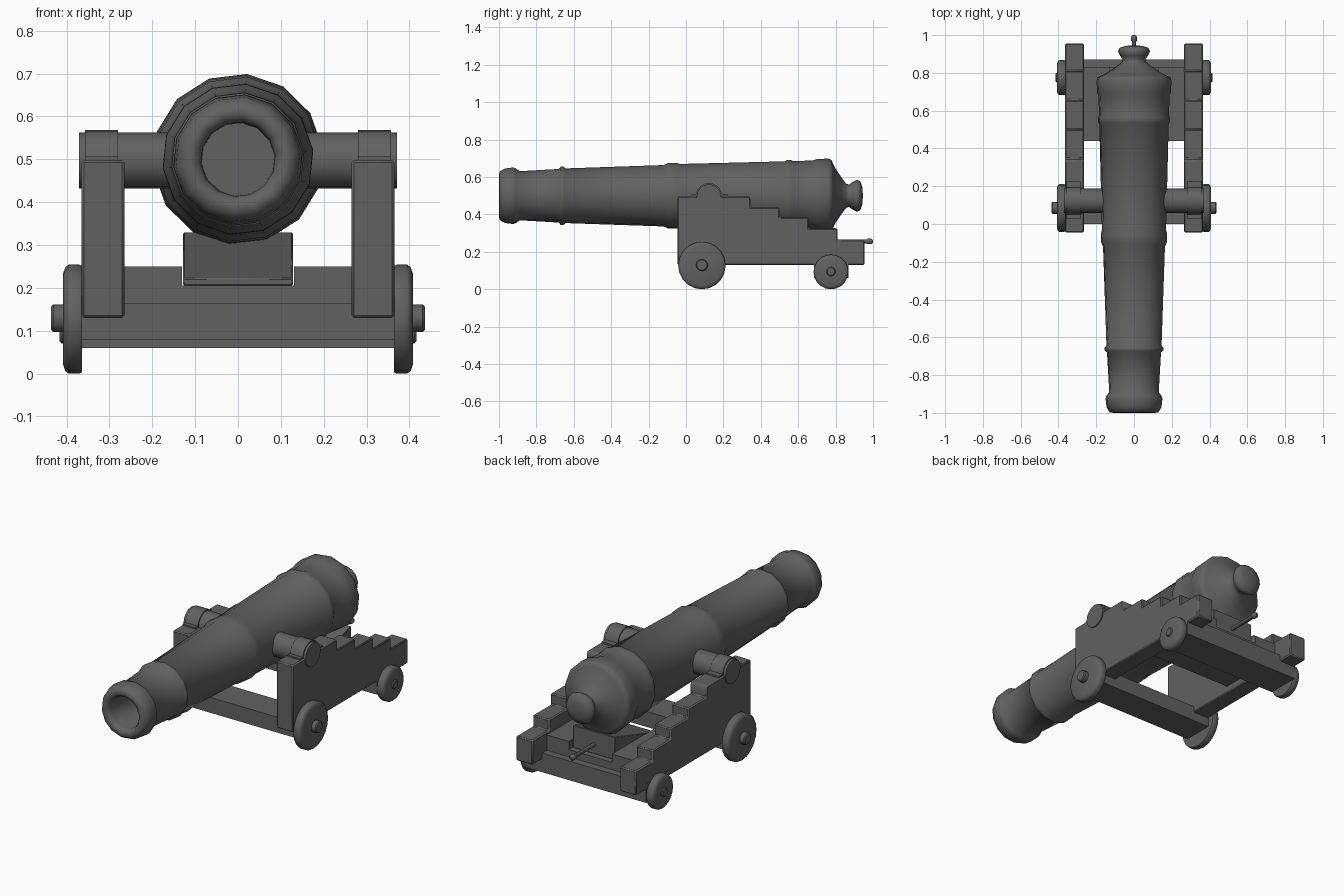
import bpy, bmesh, math
from mathutils import Vector

if "Cube" in bpy.data.objects:
    bpy.data.objects.remove(bpy.data.objects["Cube"])

iron = bpy.data.materials.new("dark_grey")
iron.diffuse_color = (0.12, 0.12, 0.12, 1)
iron.use_nodes = True
iron.node_tree.nodes["Principled BSDF"].inputs["Base Color"].default_value = iron.diffuse_color


def finish(name, bm, mirror=False, bevel=0.0, angle=40):
    bmesh.ops.recalc_face_normals(bm, faces=bm.faces)
    me = bpy.data.meshes.new(name)
    bm.to_mesh(me)
    bm.free()
    me.materials.append(iron)
    ob = bpy.data.objects.new(name, me)
    bpy.context.collection.objects.link(ob)
    bpy.ops.object.select_all(action='DESELECT')
    ob.select_set(True)
    bpy.context.view_layer.objects.active = ob
    bpy.ops.object.shade_smooth_by_angle(angle=math.radians(angle))
    if bevel:
        b = ob.modifiers.new("bevel", 'BEVEL')
        b.width, b.segments = bevel, 1
    if mirror:
        ob.modifiers.new("mirror", 'MIRROR')
    return ob


def lathe(name, profile, axis, centre, sides, phase=0.0, **kw):
    """Spin (position along axis, radius) pairs around the x or y axis."""
    bm = bmesh.new()
    rings = []
    for t, r in profile:
        ring = []
        for i in range(1 if r == 0 else sides):
            a = phase + math.tau * i / sides
            c, s = r * math.cos(a), r * math.sin(a)
            p = (t, c, s) if axis == 'x' else (c, t, s)
            ring.append(bm.verts.new(Vector(centre) + Vector(p)))
        rings.append(ring)
    for a, b in zip(rings, rings[1:]):
        for i in range(sides):
            j = (i + 1) % sides
            quad = [a[i % len(a)], a[j % len(a)], b[j % len(b)], b[i % len(b)]]
            bm.faces.new(list(dict.fromkeys(quad)))
    return finish(name, bm, **kw)


def prism(name, points, axis, lo, hi, **kw):
    """Extrude an outline: (y, z) along x, or (x, z) along y."""
    bm = bmesh.new()
    place = (lambda p: (lo, p[0], p[1])) if axis == 'x' else (lambda p: (p[0], lo, p[1]))
    face = bm.faces.new([bm.verts.new(place(p)) for p in points])
    ext = bmesh.ops.extrude_face_region(bm, geom=[face])
    move = (hi - lo, 0, 0) if axis == 'x' else (0, hi - lo, 0)
    bmesh.ops.translate(bm, vec=move, verts=[v for v in ext['geom'] if isinstance(v, bmesh.types.BMVert)])
    return finish(name, bm, **kw)


def rect(a0, a1, z0, z1):
    return [(a0, z0), (a1, z0), (a1, z1), (a0, z1)]


# Barrel: bore, muzzle swell, rings, breech and rear knob
AXIS_Z = 0.5
lathe("barrel", [
    (-0.75, 0), (-0.75, 0.085), (-0.975, 0.087), (-0.993, 0.095), (-1.0, 0.11), (-0.997, 0.13),
    (-0.97, 0.146), (-0.925, 0.152), (-0.91, 0.147), (-0.89, 0.132),
    (-0.68, 0.144), (-0.67, 0.156), (-0.655, 0.156), (-0.642, 0.147),
    (-0.12, 0.165), (-0.095, 0.176), (-0.055, 0.177), (-0.03, 0.171),
    (0.53, 0.185), (0.54, 0.193), (0.56, 0.193), (0.575, 0.186),
    (0.68, 0.19), (0.70, 0.197), (0.76, 0.2), (0.778, 0.193), (0.785, 0.175),
    (0.80, 0.145), (0.83, 0.1), (0.855, 0.066), (0.872, 0.06),
    (0.892, 0.075), (0.915, 0.086), (0.932, 0.077), (0.943, 0.045), (0.946, 0),
], 'y', (0, 0, AXIS_Z), 14, phase=math.radians(84), angle=75)

# Trunnions
T_Y, T_Z = 0.122, 0.497
lathe("trunnions", [(-0.371, 0), (-0.371, 0.065), (0.371, 0.065), (0.371, 0)],
      'x', (0, T_Y, T_Z), 16)

# Straps over the trunnions
arch = [(T_Y + 0.071 * math.cos(math.pi * i / 10), T_Z + 0.071 * math.sin(math.pi * i / 10))
        for i in range(1, 10)]
strap = [(0.225, 0.49), (0.225, 0.506), (0.193, 0.506)] + arch + [(0.051, 0.506), (0.03, 0.506), (0.03, 0.49)]
prism("trunnion_strap", strap, 'x', 0.28, 0.357, mirror=True)

# Stepped side cheeks
cheek = [(-0.045, 0.13), (0.955, 0.13), (0.955, 0.265), (0.81, 0.265), (0.81, 0.325),
         (0.655, 0.325), (0.655, 0.385), (0.5, 0.385), (0.5, 0.437), (0.345, 0.437),
         (0.345, 0.485), (0.335, 0.498), (-0.045, 0.498)]
prism("side_cheek", cheek, 'x', 0.265, 0.365, mirror=True, bevel=0.006)

# Axle beams
prism("front_axle", rect(0.0, 0.17, 0.08, 0.165), 'x', -0.366, 0.366)
prism("rear_axle", rect(0.685, 0.87, 0.06, 0.165), 'x', -0.366, 0.366)

# Wheels with hub pins
for name, y, r, pin, end in (("front", 0.085, 0.127, 0.032, 0.436), ("rear", 0.775, 0.093, 0.025, 0.416)):
    lathe(name + "_wheel", [(0.364, 0), (0.364, r - 0.003), (0.37, r), (0.395, r),
                            (0.403, r - 0.006), (0.408, r - 0.02), (0.408, 0)],
          'x', (0, y, r), 20, mirror=True, angle=60)
    lathe(name + "_hub_pin", [(0.36, 0), (0.36, pin), (end - 0.005, pin), (end, pin - 0.005), (end, 0)],
          'x', (0, y, r + 0.002), 12, mirror=True)

# Bed with a central channel for the wedge
prism("bed", [(-0.266, 0.165), (0.266, 0.165), (0.266, 0.25), (0.131, 0.25), (0.131, 0.205),
              (-0.131, 0.205), (-0.131, 0.25), (-0.266, 0.25)], 'y', 0.44, 0.83)

# Elevating wedge and its handle
prism("wedge", [(0.44, 0.205), (0.8, 0.205), (0.8, 0.33), (0.44, 0.222)],
      'x', -0.128, 0.128, bevel=0.003)
lathe("wedge_handle", [(0.78, 0), (0.78, 0.011), (0.965, 0.011), (0.972, 0.016), (0.99, 0.016),
                       (1.0, 0.008), (1.0, 0)], 'y', (0, 0, 0.256), 10)
